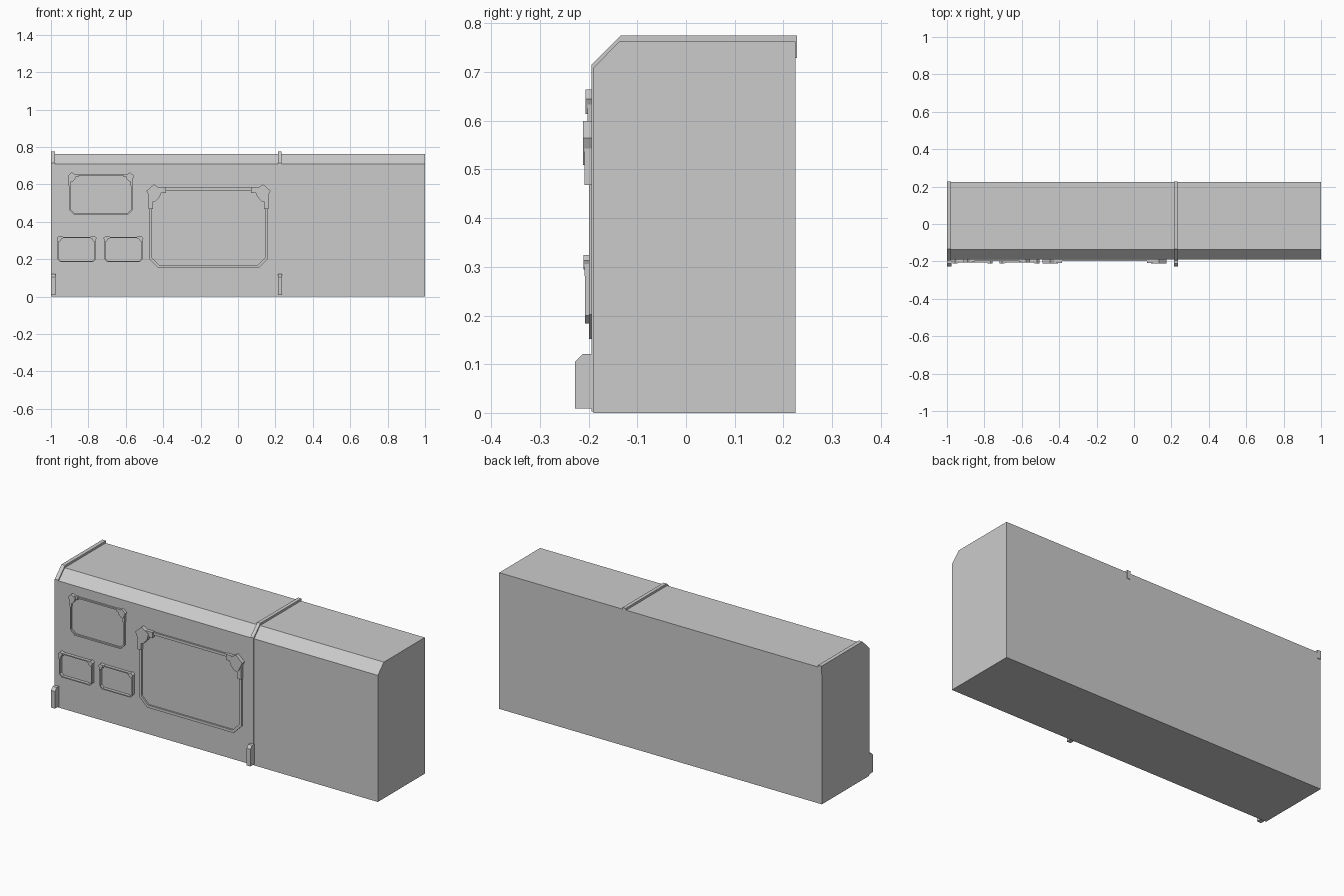
import bpy, bmesh

if "Cube" in bpy.data.objects:
    bpy.data.objects.remove(bpy.data.objects["Cube"])

FRONT = -0.19   # y of the cabinet's front face


def make_object(name, bm):
    bmesh.ops.recalc_face_normals(bm, faces=bm.faces)
    mesh = bpy.data.meshes.new(name)
    bm.to_mesh(mesh)
    bm.free()
    ob = bpy.data.objects.new(name, mesh)
    bpy.context.collection.objects.link(ob)
    return ob


def add_prism(bm, pts, a, b, axis):
    """Extrude a profile: axis 'x' takes (y, z) points, axis 'y' takes (x, z)."""
    co = (lambda p, t: (t, p[0], p[1])) if axis == 'x' else (lambda p, t: (p[0], t, p[1]))
    lo = [bm.verts.new(co(p, a)) for p in pts]
    hi = [bm.verts.new(co(p, b)) for p in pts]
    bm.faces.new(lo)
    bm.faces.new(hi)
    n = len(pts)
    for i in range(n):
        j = (i + 1) % n
        bm.faces.new((lo[i], lo[j], hi[j], hi[i]))


def prism(name, pts, a, b, axis):
    bm = bmesh.new()
    add_prism(bm, pts, a, b, axis)
    return make_object(name, bm)


def outline(x0, x1, z0, z1, cb, ct):
    """Rectangle with chamfers cb at the bottom and ct at the top."""
    return [(x0 + cb, z0), (x1 - cb, z0), (x1, z0 + cb), (x1, z1 - ct),
            (x1 - ct, z1), (x0 + ct, z1), (x0, z1 - ct), (x0, z0 + cb)]


def frame(name, x0, x1, z0, z1, cb, ct, w, y):
    """Raised border ring around a panel."""
    k = 0.586 * w
    outer = outline(x0, x1, z0, z1, cb, ct)
    inner = outline(x0 + w, x1 - w, z0 + w, z1 - w, cb - k, ct - k)
    bm = bmesh.new()
    rings = [[bm.verts.new((p[0], d, p[1])) for p in pts]
             for pts, d in ((outer, FRONT + 0.002), (outer, y), (inner, y), (inner, FRONT + 0.002))]
    for r in range(4):
        a, b = rings[r], rings[(r + 1) % 4]
        for i in range(8):
            j = (i + 1) % 8
            bm.faces.new((a[i], a[j], b[j], b[i]))
    return make_object(name, bm)


def brackets(name, x0, x1, z1, s, y, y_clip):
    """Kite-shaped corner pieces with a side clip and a top clip, mirrored left/right."""
    kite = [(-.014, -.018), (.025, .017), (.068, -.011), (.058, -.048), (.034, -.074), (.012, -.074)]
    side = [(-.004, -.115), (.020, -.115), (.020, -.03), (-.004, -.03)]
    top = [(.04, -.028), (.09, -.028), (.09, .003), (.04, .003)]
    bm = bmesh.new()
    for cx, sign in ((x0, 1), (x1, -1)):
        for pts, depth in ((kite, y), (side, y_clip), (top, y_clip)):
            add_prism(bm, [(cx + sign * s * p, z1 + s * q) for p, q in pts],
                      FRONT + 0.002, depth, 'y')
    return make_object(name, bm)


# Cabinet block with chamfered top front edge
prism("cabinet_body", [(FRONT, 0), (0.225, 0), (0.225, 0.763), (-0.137, 0.763), (FRONT, 0.709)],
      -1, 1, 'x')

# Thin ribs wrapped over front, chamfer, top and back lip, each with a foot block
for side, x0, x1 in (("left", -1.0, -0.978), ("middle", 0.213, 0.233)):
    prism(side + "_rib", [(-0.194, 0.003), (-0.194, 0.715), (-0.134, 0.775), (0.228, 0.775),
                          (0.228, 0.729), (0.224, 0.729), (0.224, 0.762), (-0.136, 0.762),
                          (-0.189, 0.708), (-0.189, 0.003)], x0, x1, 'x')
    prism(side + "_foot", [(FRONT + 0.003, 0.009), (-0.228, 0.009), (-0.228, 0.105),
                           (-0.212, 0.121), (FRONT + 0.003, 0.121)], x0, x1 + 0.003, 'x')

# Large front panel
frame("large_frame", -0.475, 0.16, 0.152, 0.583, 0.05, 0.015, 0.015, -0.199)
brackets("large_brackets", -0.475, 0.16, 0.583, 1.0, -0.212, -0.208)

# Medium panel at upper left
frame("medium_frame", -0.903, -0.563, 0.435, 0.655, 0.028, 0.01, 0.008, -0.199)
brackets("medium_brackets", -0.903, -0.563, 0.655, 0.55, -0.206, -0.202)

# Two small panels below it
for i, x in enumerate((-0.965, -0.715)):
    frame("small_frame_%d" % (i + 1), x, x + 0.205, 0.184, 0.319, 0.016, 0.008, 0.006, -0.207)
    brackets("small_brackets_%d" % (i + 1), x, x + 0.205, 0.319, 0.33, -0.211, -0.208)
